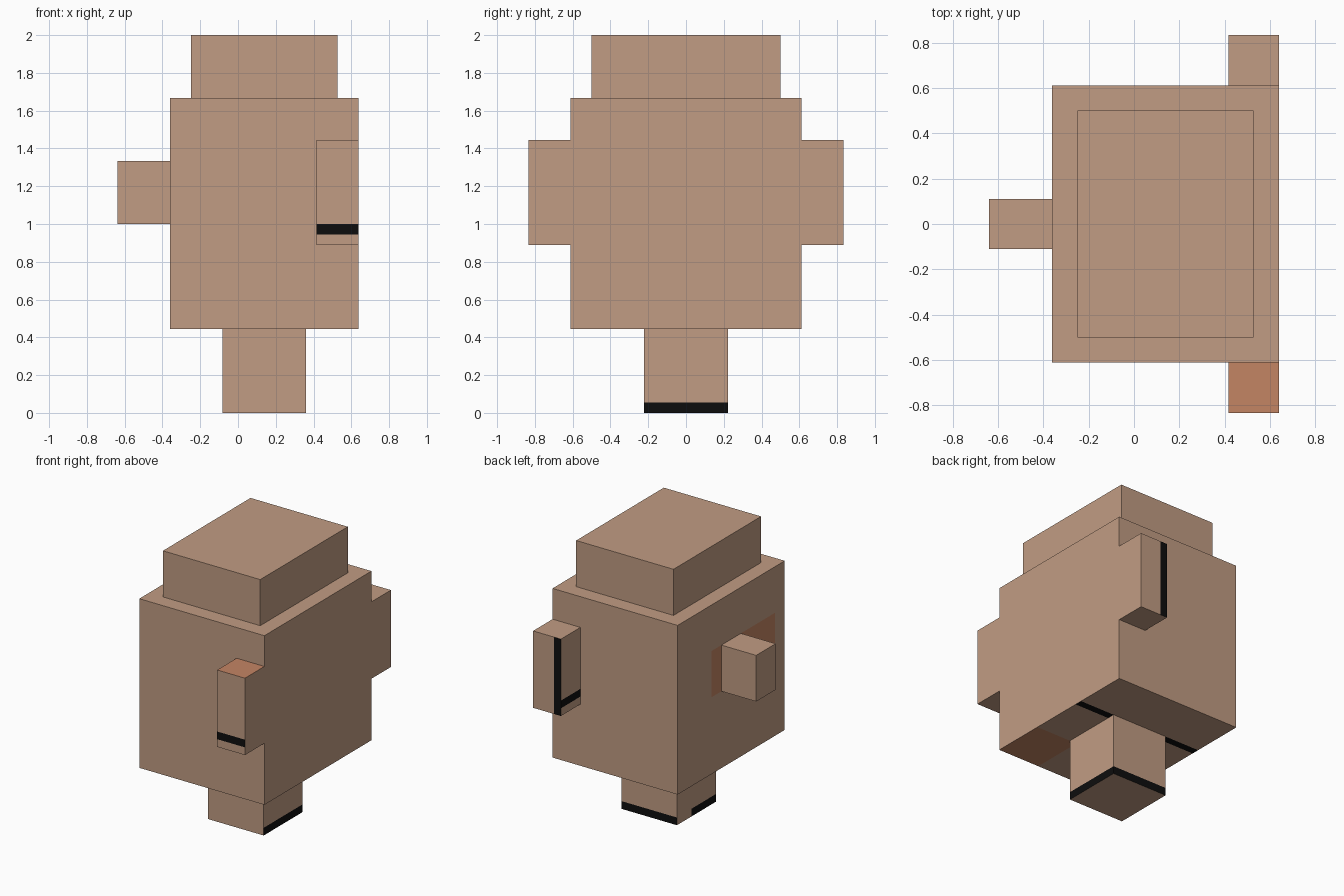
import bpy, bmesh
from mathutils import Vector

if "Cube" in bpy.data.objects:
    bpy.data.objects.remove(bpy.data.objects["Cube"])

U = 1 / 18  # one block-grid step


def material(name, rgb):
    lin = [((c / 255 + 0.055) / 1.055) ** 2.4 if c > 10 else c / 255 / 12.92 for c in rgb]
    m = bpy.data.materials.new(name)
    m.diffuse_color = (*lin, 1)
    m.use_nodes = True
    m.node_tree.nodes["Principled BSDF"].inputs["Base Color"].default_value = m.diffuse_color
    return m


MATS = [material("tan", (193, 156, 131)),
        material("black", (13, 13, 13)),
        material("terracotta", (196, 133, 100))]
TAN, BLACK, RED = range(3)


def block(name, lo, hi, paint=()):
    """Box from lo to hi (grid steps). paint: (axis, sign, region lo, region hi, material)."""
    bm = bmesh.new()
    bmesh.ops.create_cube(bm, size=1)
    for v in bm.verts:
        v.co = Vector([(lo[i] if v.co[i] < 0 else hi[i]) for i in range(3)])
    # Cut the outline of each painted region, then colour the faces inside it
    for axis, sign, a, b, mat in paint:
        for i in range(3):
            for c in (a[i], b[i]):
                if i != axis and lo[i] < c < hi[i]:
                    normal = [0, 0, 0]
                    normal[i] = 1
                    co = [0, 0, 0]
                    co[i] = c
                    bmesh.ops.bisect_plane(bm, geom=bm.verts[:] + bm.edges[:] + bm.faces[:],
                                           plane_co=co, plane_no=normal)
    bm.normal_update()
    for axis, sign, a, b, mat in paint:
        for f in bm.faces:
            mid = f.calc_center_median()
            if f.normal[axis] * sign > 0.9 and all(
                    i == axis or a[i] < mid[i] < b[i] for i in range(3)):
                f.material_index = mat
    bmesh.ops.scale(bm, vec=(U, U, U), verts=bm.verts)
    mesh = bpy.data.meshes.new(name)
    bm.to_mesh(mesh)
    bm.free()
    for m in MATS:
        mesh.materials.append(m)
    ob = bpy.data.objects.new(name, mesh)
    bpy.context.collection.objects.link(ob)
    return ob


X, Y, Z = range(3)

# Body with a side patch, a corner patch and a stripe underneath
lo, hi = (-6.5, -11, 8), (11.5, 11, 30)
block("body", lo, hi, [
    (X, -1, (-7, -9, 18), (-6, 4, 24), RED),
    (Z, -1, (-6.5, 3, 8), (11.5, 4, 8), BLACK),
    (Z, -1, (5.5, -11, 8), (11.5, -4, 8), RED)])

# Head slab and side snout
block("head", (-4.5, -9, 30), (9.5, 9, 36))
block("snout", (-11.5, -2, 18), (-6.5, 2, 24))

# Arms
lo, hi = (7.5, -15, 16), (11.5, -11, 26)
block("front_arm", lo, hi, [
    (Z, 1, lo, hi, RED),
    (Y, -1, (7.5, -15, 17), (11.5, -11, 18), BLACK)])
lo, hi = (7.5, 11, 16), (11.5, 15, 26)
block("back_arm", lo, hi, [
    (Y, 1, (7.5, 11, 16), (8.5, 15, 26), BLACK),
    (X, -1, (7.5, 11, 17), (11.5, 15, 18), BLACK)])

# Leg with a dark sole line
lo, hi = (-1.5, -4, 0), (6.5, 4, 8)
block("leg", lo, hi, [
    (X, 1, lo, (6.5, 4, 1), BLACK),
    (Y, 1, lo, (6.5, 4, 1), BLACK),
    (X, -1, lo, (6.5, 1, 1), BLACK)])
